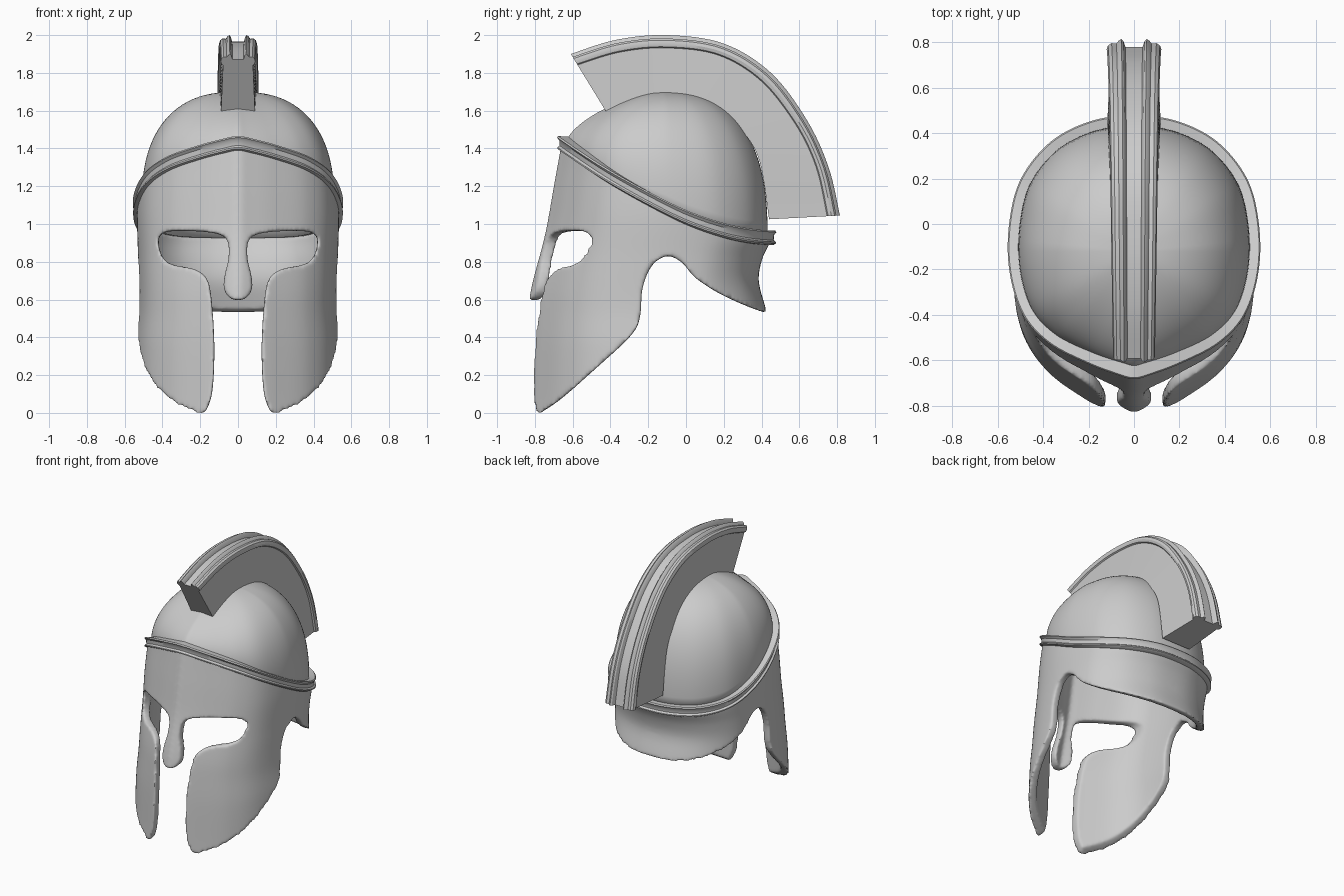
import bpy, bmesh, math
from mathutils import Vector

if "Cube" in bpy.data.objects:
    bpy.data.objects.remove(bpy.data.objects["Cube"])


def hermite(table, x):
    """Smooth interpolation of a list of (x, value)."""
    if x <= table[0][0]:
        return table[0][1]
    if x >= table[-1][0]:
        return table[-1][1]
    k = next(i for i in range(len(table) - 1) if x <= table[i + 1][0])

    def slope(i):
        a, b = table[max(i - 1, 0)], table[min(i + 1, len(table) - 1)]
        return (b[1] - a[1]) / (b[0] - a[0])
    (x0, y0), (x1, y1) = table[k], table[k + 1]
    h = x1 - x0
    t = (x - x0) / h
    return ((2*t**3 - 3*t**2 + 1)*y0 + (t**3 - 2*t**2 + t)*h*slope(k)
            + (3*t**2 - 2*t**3)*y1 + (t**3 - t**2)*h*slope(k + 1))


def catmull(pts, t, closed=False):
    """Point on a Catmull-Rom curve; t counts control points."""
    n, i = len(pts), math.floor(t)
    f = t - i
    pick = (lambda k: pts[k % n]) if closed else (lambda k: pts[min(max(k, 0), n - 1)])
    a, b, c, d = (Vector(pick(i + k)) for k in (-1, 0, 1, 2))
    return 0.5 * (2*b + (c - a)*f + (2*a - 5*b + 4*c - d)*f*f + (3*b - a - 3*c + d)*f**3)


def loft(name, rings, wrap=False, caps=False, angle=35):
    """Skin a row of closed rings."""
    bm = bmesh.new()
    vs = [[bm.verts.new(p) for p in r] for r in rings]
    n = len(rings[0])
    for j in range(len(vs) if wrap else len(vs) - 1):
        a, b = vs[j], vs[(j + 1) % len(vs)]
        for i in range(n):
            bm.faces.new((a[i], a[(i + 1) % n], b[(i + 1) % n], b[i]))
    if caps:
        bm.faces.new(vs[0])
        bm.faces.new(vs[-1])
    bmesh.ops.remove_doubles(bm, verts=bm.verts, dist=1e-5)
    bmesh.ops.recalc_face_normals(bm, faces=bm.faces)
    me = bpy.data.meshes.new(name)
    bm.to_mesh(me)
    bm.free()
    ob = bpy.data.objects.new(name, me)
    bpy.context.collection.objects.link(ob)
    bpy.ops.object.select_all(action='DESELECT')
    ob.select_set(True)
    bpy.context.view_layer.objects.active = ob
    bpy.ops.object.shade_smooth_by_angle(angle=math.radians(angle))
    return ob


# Horizontal section of the helmet, varying with height
FRONT = [(-.1, -.885), (0, -.875), (.6, -.83), (.95, -.745), (1.2, -.70), (1.45, -.655)]
BACK = [(.3, .47), (.54, .425), (.7, .385), (.82, .405), (.93, .455), (1.1, .465)]
WIDTH = [(0, 1.03), (.35, 1.02), (.55, .99), (.8, .99), (1.05, 1.0), (1.3, .97)]
BAND = [(-.67, 1.435), (-.6, 1.385), (-.4, 1.25), (-.2, 1.135), (0, 1.035),
        (.2, .965), (.35, .935), (.48, .925)]
HALF = [(.07, -.97), (.2, -.89), (.37, -.75), (.48, -.56), (.53, -.28),
        (.525, .02), (.475, .42), (.35, .76), (.18, .95)]
CTRL = [(0, -1)] + HALF + [(0, 1)] + [(-x, y) for x, y in reversed(HALF)]
SUB = 8
N = len(CTRL) * SUB


def section(i, z, off=0.0):
    yf, yb, w = -hermite(FRONT, z), hermite(BACK, z), hermite(WIDTH, z)
    pts = [(x * w, y * (yf if y < 0 else yb)) for x, y in CTRL]
    p = catmull(pts, i / SUB, True)
    d = catmull(pts, i / SUB + .05, True) - catmull(pts, i / SUB - .05, True)
    return p + off * Vector((d.y, -d.x)).normalized()


def band_height(i):
    z = 1.2
    for _ in range(4):
        z = hermite(BAND, section(i, z).y)
    return z


TOP = [band_height(i) for i in range(N)]


def shell_ring(f, off):
    ring = []
    for i in range(N):
        z = TOP[i] + f * (-.08 - TOP[i])
        ring.append((*section(i, z, off), z))
    return ring


# Face and neck guard: closed wall, cut by a side outline and a face opening
ROWS = 36
outer = [shell_ring(j / ROWS, 0) for j in range(ROWS + 1)]
inner = [shell_ring(j / ROWS, -.055) for j in reversed(range(ROWS + 1))]
guard = loft("face_and_neck_guard", outer + inner, wrap=True)


def smooth_outline(pts, sub=5):
    return [catmull(pts, k / sub) for k in range((len(pts) - 1) * sub + 1)]


edge = smooth_outline([(-.77, 0), (-.66, .075), (-.5, .215), (-.3, .4), (-.245, .5), (-.23, .66),
                       (-.18, .78), (-.1, .83), (-.02, .795), (.05, .715), (.2, .62),
                       (.42, .53), (.6, .5)])
edge = [tuple(p) for p in edge] + [(.6, -.3), (-1.1, -.3), (-1.1, 0)]
side_cut = loft("side_cutter", [[(x, y, z) for y, z in edge] for x in (-.8, .8)], caps=True)

half = smooth_outline([(0, .595), (.045, .61), (.075, .66), (.07, .73), (.05, .82), (.055, .91),
                       (.1, .945), (.2, .96), (.35, .962), (.415, .935), (.41, .85), (.36, .79),
                       (.23, .76), (.165, .71), (.14, .6), (.125, .35), (.135, .12), (.165, .02),
                       (.2, -.02)])
half = [tuple(p) for p in half] + [(.2, -.3)]
face = half + [(-x, z) for x, z in reversed(half[1:])]
face_cut = loft("face_cutter", [[(x, y, z) for x, z in face] for y in (-1.2, -.3)], caps=True)

for cutter in (side_cut, face_cut):
    cutter.hide_render = True
    cutter.hide_set(True)
    cutter.display_type = 'WIRE'
    m = guard.modifiers.new("cut", 'BOOLEAN')
    m.operation, m.solver, m.object = 'DIFFERENCE', 'EXACT', cutter
# Fine remesh and smoothing round the cut edges
m = guard.modifiers.new("remesh", 'REMESH')
m.mode, m.voxel_size, m.use_smooth_shade = 'VOXEL', .011, True
m = guard.modifiers.new("soften", 'SMOOTH')
m.factor, m.iterations = .5, 6

# Dome: band outline drawn in to the crown
APEX = Vector((0, -.12))
rings = []
for k in range(25):
    a = k / 24 * math.pi / 2
    ring = []
    for i in range(N):
        p = section(i, TOP[i], -.022)
        n = hermite([(-.65, 1.5), (-.4, 2.1), (-.1, 2.5)], p.y)
        r, h = max(math.cos(a), 0) ** (2 / n), math.sin(a) ** (2 / n)
        if k == 24:
            r = 0
        ring.append((*(APEX + (p - APEX) * r), TOP[i] + (1.70 - TOP[i]) * h))
    rings.append(ring)
dome = loft("dome", rings, angle=40)
m = dome.modifiers.new("thickness", 'SOLIDIFY')
m.thickness, m.offset = .035, -1

# Raised band with lips, around the brow and the nape
PROFILE = [(-.035, -.038), (.008, -.038), (.022, -.03), (.022, -.022), (.010, -.012),
           (.012, .015), (.024, .03), (.018, .038), (-.035, .036)]
loft("brow_band", [[(*section(i, TOP[i], o), TOP[i] + dz) for i in range(N)]
                   for o, dz in PROFILE], wrap=True)

# Crest: fan with rolled rims and a groove along its outer edge
OUT = [(-.61, 1.9), (-.37, 1.975), (-.1, 2.0), (.2, 1.955), (.45, 1.80), (.64, 1.55),
       (.755, 1.3), (.815, 1.045)]
IN = [(-.42, 1.59), (-.28, 1.64), (-.12, 1.67), (.04, 1.65), (.18, 1.59), (.3, 1.49),
      (.39, 1.33), (.44, 1.025)]
CROSS = [(0, .035), (.32, .035), (.4, .008), (.48, 0), (.58, .008), (.66, .02), (.84, .018),
         (.97, .028), (1.02, .045), (.98, .062), (.88, .068)]
rings = []
STEPS = 56
for k in range(STEPS + 1):
    t = k / STEPS * (len(OUT) - 1)
    o, i = catmull(OUT, t), catmull(IN, t)
    w = .09 + .028 * k / STEPS
    down = (i - o).normalized()
    right = [(f * w, *(o + down * d)) for f, d in CROSS] + [(w, *i)]
    rings.append(right + [(-x, y, z) for x, y, z in reversed(right[1:])])
loft("crest", rings, caps=True, angle=30)
